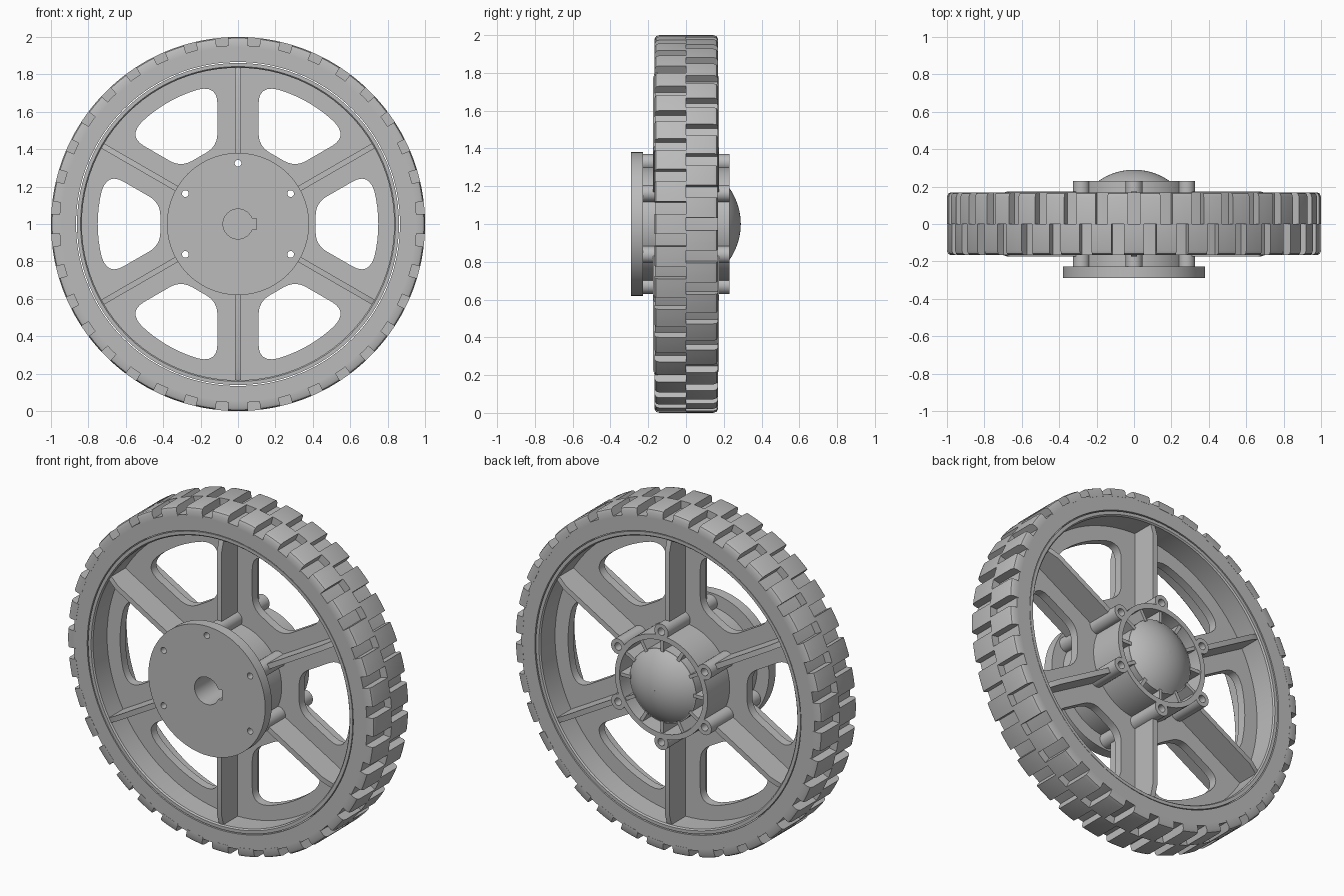
import bpy, bmesh
from math import sin, cos, pi, asin, radians, tau
from mathutils import Matrix, Vector

if "Cube" in bpy.data.objects:
    bpy.data.objects.remove(bpy.data.objects["Cube"])

grey = bpy.data.materials.new("plain_grey")
grey.use_nodes = True
grey.diffuse_color = (0.5, 0.5, 0.5, 1)
grey.node_tree.nodes["Principled BSDF"].inputs["Base Color"].default_value = (0.5, 0.5, 0.5, 1)

AXLE = Matrix.Translation((0, 0, 1))
# Outline (u, v) and depth w become x, z and y
FACE_ON = AXLE @ Matrix(((1, 0, 0, 0), (0, 0, 1, 0), (0, 1, 0, 0), (0, 0, 0, 1)))
SIX = [radians(30 + 60 * i) for i in range(6)]


def polar(r, a):
    return Vector((r * cos(a), r * sin(a)))


def circle(r, n=24, centre=Vector((0, 0))):
    return [centre + polar(r, tau * i / n) for i in range(n)]


def turned(points, a):
    return [Matrix.Rotation(a, 2) @ p for p in points]


def corner(a, b, c, n=6):
    """Rounded corner from a to c around b."""
    return [a * (1 - t) ** 2 + b * 2 * t * (1 - t) + c * t * t
            for t in (i / n for i in range(n + 1))]


def plate(bm, loops, w0, w1, matrix):
    """Extrude an outline with holes from w0 to w1."""
    edges = []
    for loop in loops:
        vs = [bm.verts.new(matrix @ Vector((p[0], p[1], w0))) for p in loop]
        edges += [bm.edges.new((vs[i - 1], vs[i])) for i in range(len(vs))]
    fill = bmesh.ops.triangle_fill(bm, edges=edges, use_beauty=True)
    faces = [f for f in fill["geom"] if isinstance(f, bmesh.types.BMFace)]
    ext = bmesh.ops.extrude_face_region(bm, geom=faces, use_keep_orig=True)
    shift = matrix.to_3x3() @ Vector((0, 0, w1 - w0))
    bmesh.ops.translate(bm, vec=shift, verts=[g for g in ext["geom"] if isinstance(g, bmesh.types.BMVert)])


def sweep(bm, profile, a0=0.0, a1=tau, steps=96):
    """Turn a closed (radius, y) profile around the axle."""
    full = a1 - a0 > tau - 0.001
    rings = []
    for i in range(steps if full else steps + 1):
        a = a0 + (a1 - a0) * i / steps
        rings.append([bm.verts.new((r * cos(a), y, 1 + r * sin(a))) for r, y in profile])
    n = len(profile)
    for i in range(steps):
        p, q = rings[i], rings[(i + 1) % len(rings)]
        for j in range(n):
            k = (j + 1) % n
            bm.faces.new((p[j], p[k], q[k], q[j]))
    if not full:
        bm.faces.new(rings[0])
        bm.faces.new(rings[-1])


def finish(name, bm):
    bmesh.ops.recalc_face_normals(bm, faces=bm.faces)
    mesh = bpy.data.meshes.new(name)
    bm.to_mesh(mesh)
    bm.free()
    mesh.materials.append(grey)
    ob = bpy.data.objects.new(name, mesh)
    bpy.context.collection.objects.link(ob)
    bpy.ops.object.select_all(action="DESELECT")
    ob.select_set(True)
    bpy.context.view_layer.objects.active = ob
    bpy.ops.object.shade_smooth_by_angle(angle=radians(30))


# Tyre carcass
bm = bmesh.new()
sweep(bm, [(0.866, -0.165), (0.955, -0.165), (0.955, 0.168), (0.866, 0.168)], steps=144)
finish("tyre", bm)

# Two staggered rows of tread lugs
for name, side, offset in (("front_tread", -0.166, 0), ("back_tread", 0.169, 5)):
    bm = bmesh.new()
    inward = 0.012 if side < 0 else -0.012
    lug = [(0.945, 0), (1, 0), (1, side + 2 * inward), (0.994, side + inward * 0.6),
           (0.98, side), (0.945, side)]
    for i in range(36):
        mid = radians(10 * i + offset)
        sweep(bm, lug, mid - radians(3.1), mid + radians(3.1), 3)
    finish(name, bm)

# Rim band
bm = bmesh.new()
sweep(bm, [(0.835, -0.155), (0.842, -0.163), (0.861, -0.163),
           (0.861, 0.165), (0.842, 0.165), (0.835, 0.157)])
finish("rim", bm)

# Central web with six rounded windows and bolt holes
INNER, OUTER, GAP = 0.415, 0.75, 0.11
slope = polar(1, pi / 6)
outer_angle = pi / 6 - asin(GAP / OUTER)
far = polar(OUTER, outer_angle)
near = far - slope * ((far.x - INNER) / slope.x)
half = corner(Vector((INNER, near.y - 0.07)), near, near + slope * 0.07)
half += corner(far - slope * 0.1, far, polar(OUTER, outer_angle - 0.14))
half += [polar(OUTER, (outer_angle - 0.14) * t / 4) for t in (3, 2, 1)]
window = half + [polar(OUTER, 0)] + [Vector((p.x, -p.y)) for p in reversed(half)]
bolts = [circle(0.022, 16, polar(0.325, a)) for a in SIX]
bm = bmesh.new()
windows = [turned(window, a - pi / 6) for a in SIX]
plate(bm, [circle(0.84, 96), circle(0.2, 48)] + windows + bolts, -0.025, 0.025, FACE_ON)
finish("web", bm)

# Six thin ribs standing on both sides of the web
rib = [(0.35, -0.175), (0.77, -0.175), (0.838, -0.155),
       (0.838, 0.155), (0.77, 0.175), (0.35, 0.175)]
bm = bmesh.new()
for a in SIX:
    plate(bm, [rib], -0.015, 0.015, AXLE @ Matrix.Rotation(-a, 4, "Y"))
finish("spoke_ribs", bm)

# Hub barrel
bm = bmesh.new()
sweep(bm, [(0.272, -0.228), (0.302, -0.228), (0.302, 0.23), (0.272, 0.23)], steps=72)
finish("hub_barrel", bm)

# Bolt tubes around the barrel
bm = bmesh.new()
for a, hole in zip(SIX, bolts):
    plate(bm, [circle(0.045, 24, polar(0.325, a)), hole], -0.228, 0.23, FACE_ON)
finish("bolt_tubes", bm)

# Hub core with keyed bore
key = asin(0.03 / 0.08)
bore = [polar(0.08, key + (tau - 2 * key) * i / 32) for i in range(33)]
bore += [Vector((0.1, -0.03)), Vector((0.1, 0.03))]
bm = bmesh.new()
plate(bm, [circle(0.215, 64), bore], -0.228, 0.2, FACE_ON)
finish("hub_core", bm)

# Small radial webs between core and barrel
bm = bmesh.new()
for i in range(12):
    turn = AXLE @ Matrix.Rotation(radians(30 * i), 4, "Y")
    plate(bm, [[(0.205, -0.225), (0.28, -0.225), (0.28, 0.222), (0.205, 0.222)]], -0.01, 0.01, turn)
finish("hub_webs", bm)

# Domed cap
bm = bmesh.new()
R = 0.33
cap = asin(0.21 / R)
dome = [(R * sin(cap * t / 10), 0.29 - R + R * cos(cap * t / 10)) for t in range(10, 0, -1)]
sweep(bm, [(0.001, 0.195), (0.215, 0.195), (0.215, 0.214)] + dome + [(0.001, 0.29)], steps=64)
finish("dome_cap", bm)

# Front mounting disc with bore and bolt holes
holes = [circle(0.018, 16, polar(0.325, a)) for a in SIX if sin(a) > -0.9]
bm = bmesh.new()
plate(bm, [circle(0.38, 96), bore] + holes, -0.29, -0.228, FACE_ON)
finish("mounting_disc", bm)
